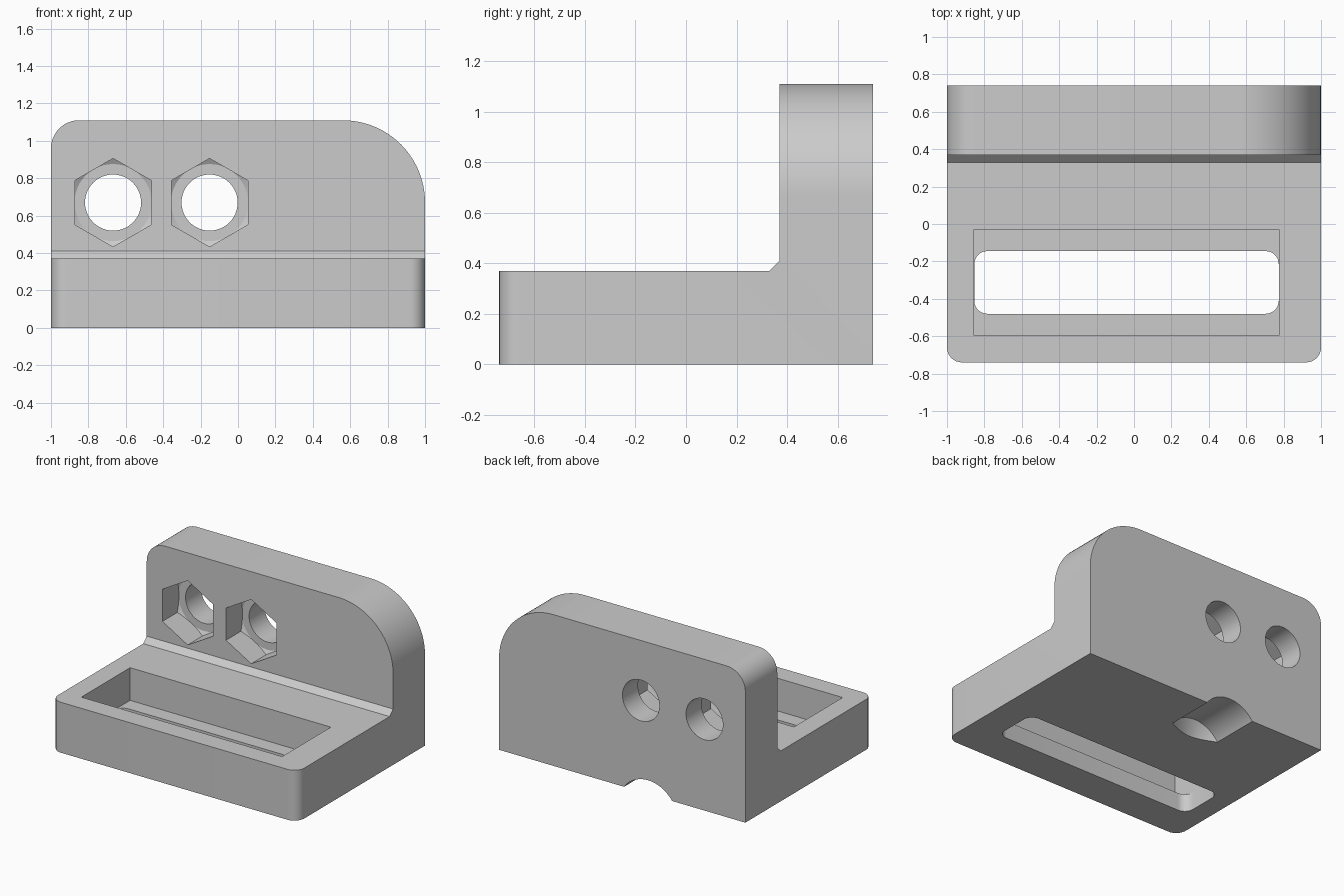
import bpy, bmesh
from math import radians
from mathutils import Matrix, Vector

cube = bpy.data.objects.get("Cube")
if cube:
    bpy.data.objects.remove(cube, do_unlink=True)

grey = bpy.data.materials.new("light_grey")
grey.use_nodes = True
colour = (0.6, 0.6, 0.6, 1)
grey.diffuse_color = colour
grey.node_tree.nodes["Principled BSDF"].inputs["Base Color"].default_value = colour


def finish(name, bm):
    """Turn a bmesh into a linked object."""
    bmesh.ops.recalc_face_normals(bm, faces=bm.faces[:])
    mesh = bpy.data.meshes.new(name)
    bm.to_mesh(mesh)
    bm.free()
    mesh.materials.append(grey)
    obj = bpy.data.objects.new(name, mesh)
    bpy.context.collection.objects.link(obj)
    return obj


def round_edges(bm, test, radius, segments):
    """Round every edge whose two end points pass the test."""
    edges = [e for e in bm.edges if all(test(v.co) for v in e.verts)]
    bmesh.ops.bevel(bm, geom=edges, offset=radius, segments=segments,
                    profile=0.5, affect='EDGES', clamp_overlap=False)


def box(name, low, high, radius=0):
    """Box between two corners, with optional rounded upright edges."""
    bm = bmesh.new()
    bmesh.ops.create_cube(bm, size=1)
    low, high = Vector(low), Vector(high)
    bmesh.ops.scale(bm, vec=high - low, verts=bm.verts[:])
    bmesh.ops.translate(bm, vec=(low + high) / 2, verts=bm.verts[:])
    if radius:
        uprights = [e for e in bm.edges if abs(e.verts[0].co.z - e.verts[1].co.z) > 0.01]
        bmesh.ops.bevel(bm, geom=uprights, offset=radius, segments=8,
                        profile=0.5, affect='EDGES')
    return finish(name, bm)


def rod(name, x, z, front, back, r_front, r_back, sides, tip=0):
    """Rod along y, optionally tapered or with a pointed front end."""
    bm = bmesh.new()
    place = Matrix.Translation((x, (front + back) / 2, z)) @ Matrix.Rotation(radians(90), 4, 'X')
    bmesh.ops.create_cone(bm, cap_ends=True, segments=sides, radius1=r_back,
                          radius2=r_front, depth=back - front, matrix=place)
    if tip:
        cap = min(bm.faces, key=lambda f: f.calc_center_median().y)
        centre = bmesh.ops.poke(bm, faces=[cap])["verts"][0]
        centre.co.y -= tip
    return finish(name, bm)


def combine(target, tool, operation='DIFFERENCE'):
    """Apply a boolean and discard the tool."""
    mod = target.modifiers.new("cut", 'BOOLEAN')
    mod.operation = operation
    mod.solver = 'EXACT'
    mod.object = tool
    with bpy.context.temp_override(object=target, active_object=target):
        bpy.ops.object.modifier_apply(modifier=mod.name)
    bpy.data.objects.remove(tool, do_unlink=True)


# Bracket body: L-shaped side profile with a small chamfer in the corner
TOP, FLOOR, BACK, WALL = 1.11, 0.37, 0.74, 0.37
profile = [(-BACK, 0), (BACK, 0), (BACK, TOP), (WALL, TOP),
           (WALL, FLOOR + 0.04), (WALL - 0.04, FLOOR), (-BACK, FLOOR)]
bm = bmesh.new()
side = bm.faces.new([bm.verts.new((-1, y, z)) for y, z in profile])
grown = bmesh.ops.extrude_face_region(bm, geom=[side])["geom"]
bmesh.ops.translate(bm, vec=(2, 0, 0), verts=[v for v in grown if isinstance(v, bmesh.types.BMVert)])
bmesh.ops.recalc_face_normals(bm, faces=bm.faces[:])

# Rounded upper corners of the wall and front corners of the base
round_edges(bm, lambda c: c.x > 0.99 and c.z > TOP - 0.01, 0.44, 24)
round_edges(bm, lambda c: c.x < -0.99 and c.z > TOP - 0.01, 0.15, 12)
for s in (-1, 1):
    round_edges(bm, lambda c: c.x * s > 0.99 and c.y < 0.01 - BACK, 0.08, 8)
bracket = finish("bracket_body", bm)

# Stepped pocket and rounded slot through the base
combine(bracket, box("pocket", (-0.855, -0.595, 0.13), (0.775, -0.03, 0.6)))
combine(bracket, box("slot", (-0.854, -0.48, -0.2), (0.774, -0.145, 0.2), 0.07))

# Bolt holes with chamfered hexagonal nut recesses
for x in (-0.668, -0.152):
    nut = rod("nut_recess", x, 0.67, 0.3, 0.65, 0.236, 0.236, 6)
    combine(nut, rod("nut_chamfer", x, 0.67, 0.2, 0.56, 0.83, 0.206, 48), 'INTERSECT')
    combine(bracket, nut)
    combine(bracket, rod("bolt_hole", x, 0.67, 0.2, 1, 0.15, 0.15, 48))

# Round channel under the back edge, ending in a drill point
combine(bracket, rod("channel", -0.21, -0.14, 0.38, 1, 0.24, 0.24, 64, 0.14))

bpy.ops.object.select_all(action='DESELECT')
bracket.select_set(True)
bpy.context.view_layer.objects.active = bracket
bpy.ops.object.shade_smooth_by_angle(angle=radians(25))
